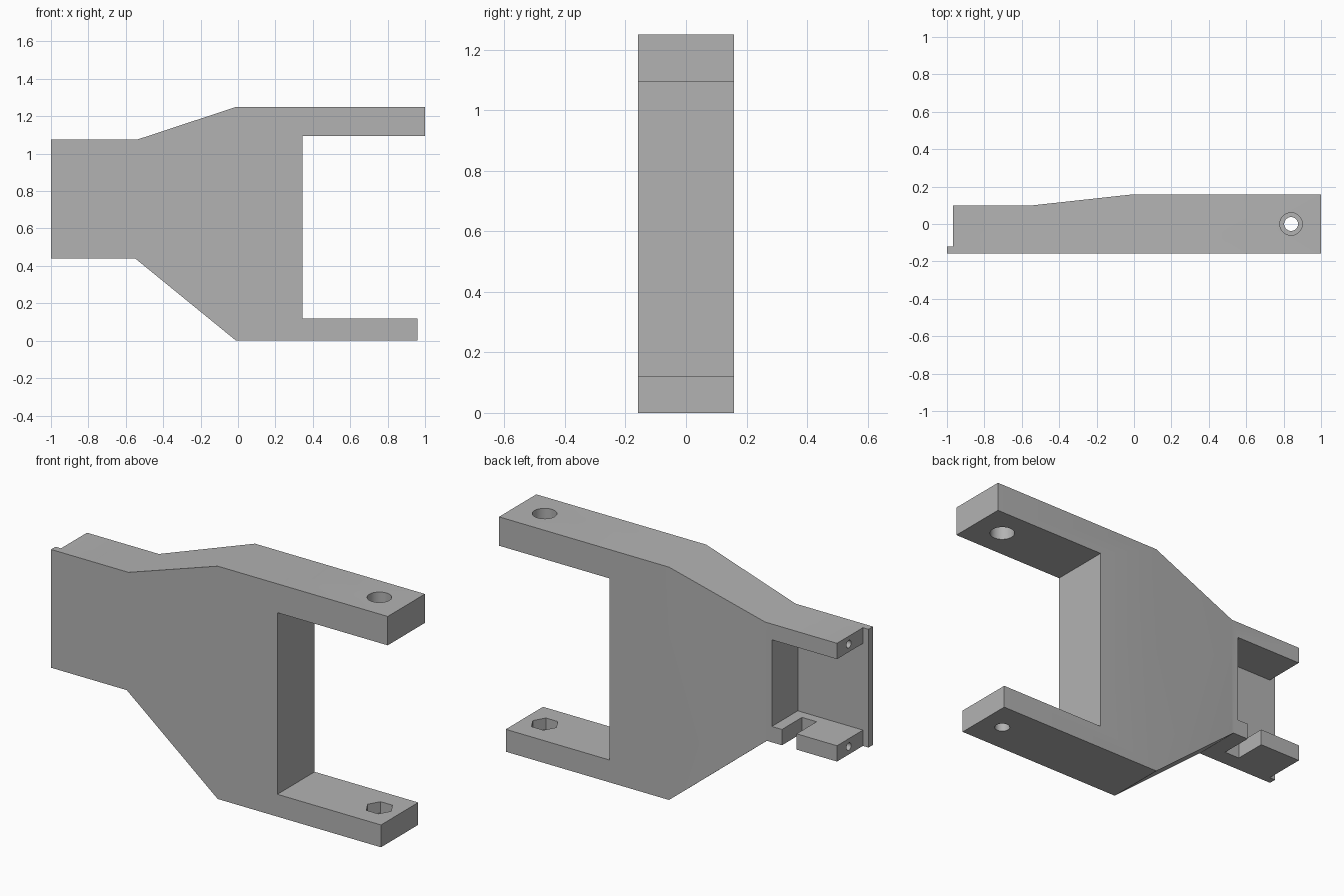
import bpy
import bmesh
from math import radians
from mathutils import Matrix, Vector

cube = bpy.data.objects.get("Cube")
if cube:
    bpy.data.objects.remove(cube, do_unlink=True)

grey = bpy.data.materials.new("plain grey")
grey.use_nodes = True
colour = (0.45, 0.45, 0.45, 1)
grey.diffuse_color = colour
grey.node_tree.nodes["Principled BSDF"].inputs["Base Color"].default_value = colour


def add_object(name, bm):
    bmesh.ops.recalc_face_normals(bm, faces=bm.faces)
    mesh = bpy.data.meshes.new(name)
    bm.to_mesh(mesh)
    bm.free()
    mesh.materials.append(grey)
    obj = bpy.data.objects.new(name, mesh)
    bpy.context.collection.objects.link(obj)
    return obj


def prism(name, points, depth):
    """Extrude a closed 3D outline along the depth vector."""
    bm = bmesh.new()
    face = bm.faces.new([bm.verts.new(p) for p in points])
    ext = bmesh.ops.extrude_face_region(bm, geom=[face])
    moved = [v for v in ext["geom"] if isinstance(v, bmesh.types.BMVert)]
    bmesh.ops.translate(bm, verts=moved, vec=Vector(depth))
    return add_object(name, bm)


def box(name, low, high):
    (x0, y0, z0), (x1, y1, z1) = low, high
    base = [(x0, y0, z0), (x1, y0, z0), (x1, y1, z0), (x0, y1, z0)]
    return prism(name, base, (0, 0, z1 - z0))


def rod(name, centre, radius, length, sides=48, along_x=False):
    bm = bmesh.new()
    turn = Matrix.Rotation(radians(90), 4, "Y") if along_x else Matrix()
    bmesh.ops.create_cone(bm, cap_ends=True, segments=sides, radius1=radius,
                          radius2=radius, depth=length,
                          matrix=Matrix.Translation(centre) @ turn)
    return add_object(name, bm)


def combine(target, tool, operation="DIFFERENCE"):
    mod = target.modifiers.new("cut", "BOOLEAN")
    mod.operation = operation
    mod.solver = "EXACT"
    mod.object = tool
    bpy.context.view_layer.objects.active = target
    bpy.ops.object.modifier_apply(modifier=mod.name)
    bpy.data.objects.remove(tool, do_unlink=True)


# Forked body: side outline with two arms
outline = [(-1.2, 0.44), (-0.55, 0.44), (-0.01, 0), (0.96, 0), (0.96, 0.12),
           (0.345, 0.12), (0.345, 1.095), (1, 1.095), (1, 1.25),
           (-0.01, 1.25), (-0.54, 1.075), (-1.2, 1.075)]
body = prism("forked_bracket", [(x, -0.3, z) for x, z in outline], (0, 0.6, 0))

# Plan outline: thinner rear end with a front lip
plan = [(-1, -0.158), (1.2, -0.158), (1.2, 0.158), (-0.01, 0.158),
        (-0.54, 0.1), (-0.967, 0.1), (-0.967, -0.12), (-1, -0.12)]
combine(body, prism("plan", [(x, y, -0.2) for x, y in plan], (0, 0, 1.7)),
        "INTERSECT")

# Open pocket at the narrow end, and the slot in its lower wall
combine(body, box("pocket", (-1.2, -0.12, 0.525), (-0.58, 0.3, 0.99)))
combine(body, box("slot", (-0.727, -0.07, 0.3), (-0.64, 0.3, 0.6)))

# Screw holes in the ends of both pocket walls
for z in (0.4825, 1.0325):
    combine(body, rod("screw_hole", (-0.967, 0, z), 0.02, 0.3, 24, True))

# Arm holes: wide bolt hole above, hexagonal nut recess and bolt hole below
combine(body, rod("upper_hole", (0.84, 0, 1.17), 0.06, 0.4))
combine(body, rod("lower_hole", (0.84, 0, 0.05), 0.037, 0.4))
nut = rod("nut_recess", (0, 0, 0), 0.07, 0.14, 6)
nut.data.transform(Matrix.Translation((0.84, 0, 0.13)) @ Matrix.Rotation(radians(90), 4, "Z"))
combine(body, nut)

# Soft shading over shallow bends, sharp edges kept
body.select_set(True)
bpy.context.view_layer.objects.active = body
bpy.ops.object.shade_smooth_by_angle(angle=radians(30))
